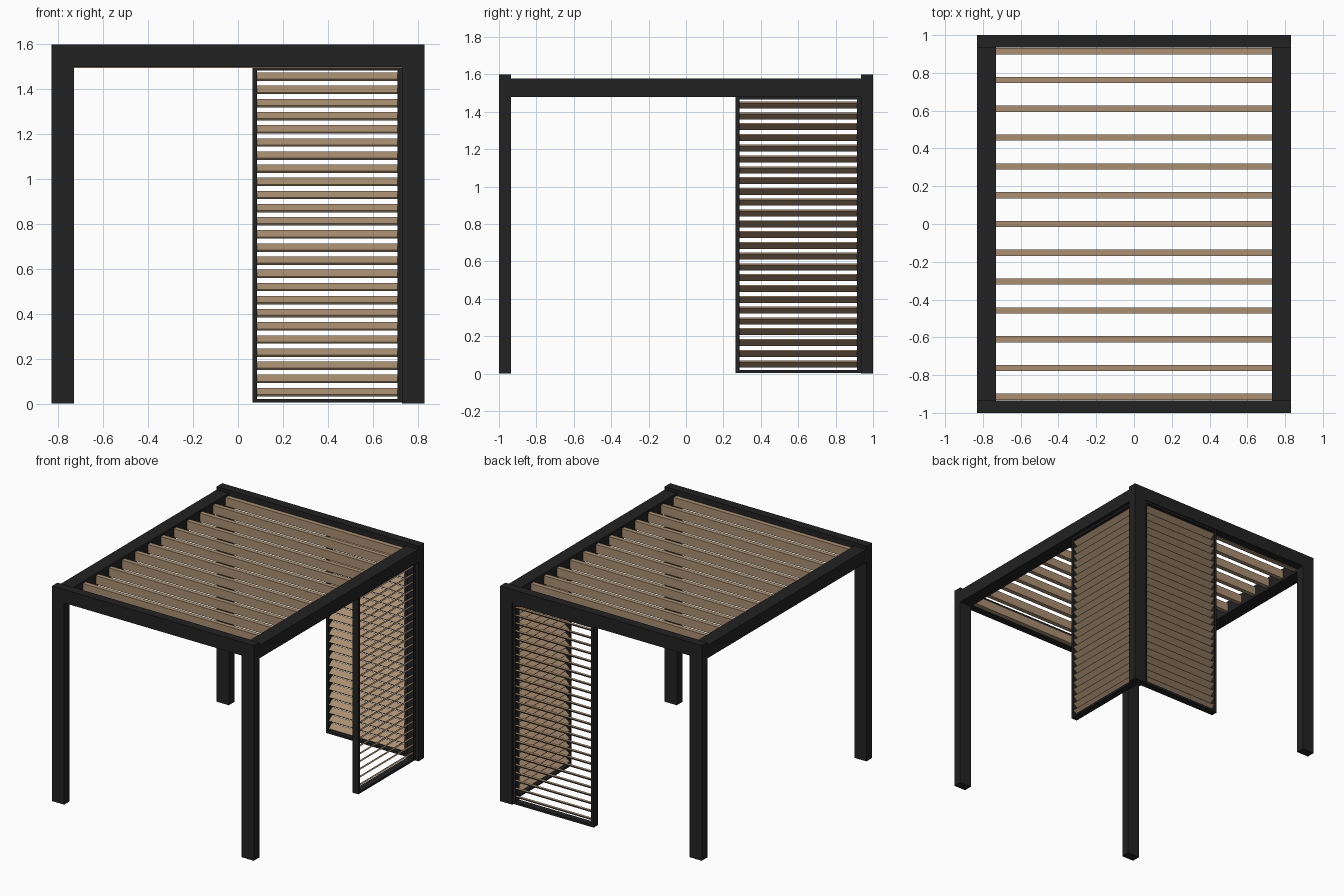
import bpy, bmesh, math
from mathutils import Matrix, Vector

if "Cube" in bpy.data.objects:
    bpy.data.objects.remove(bpy.data.objects["Cube"])


def material(name, rgb):
    m = bpy.data.materials.new(name)
    m.diffuse_color = (*rgb, 1)
    m.use_nodes = True
    m.node_tree.nodes["Principled BSDF"].inputs["Base Color"].default_value = m.diffuse_color
    return m


BLACK = material("charcoal_metal", (0.016, 0.016, 0.016))
WOOD = material("warm_wood", (0.40, 0.275, 0.17))


def add_box(bm, lo, hi, tilt=0.0):
    """Box between two corners, optionally tilted about its own x axis."""
    lo, hi = Vector(lo), Vector(hi)
    mat = (Matrix.Translation((lo + hi) / 2) @ Matrix.Rotation(tilt, 4, 'X')
           @ Matrix.Diagonal((*(hi - lo), 1)))
    bmesh.ops.create_cube(bm, size=1, matrix=mat)


def make(name, boxes, mat, tilt=0.0, matrix=None):
    bm = bmesh.new()
    for lo, hi in boxes:
        add_box(bm, lo, hi, tilt)
    mesh = bpy.data.meshes.new(name)
    bm.to_mesh(mesh)
    bm.free()
    mesh.materials.append(mat)
    ob = bpy.data.objects.new(name, mesh)
    if matrix:
        ob.matrix_world = matrix
    bpy.context.collection.objects.link(ob)
    return ob


X0, X1 = 0.73, 0.83      # post inner and outer faces across
Y0, Y1 = 0.935, 1.0      # post inner and outer faces in depth

# Four posts
for sx, nx in ((-1, "left"), (1, "right")):
    for sy, ny in ((-1, "front"), (1, "back")):
        xs, ys = sorted((sx * X0, sx * X1)), sorted((sy * Y0, sy * Y1))
        make(f"{ny}_{nx}_post", [((xs[0], ys[0], 0), (xs[1], ys[1], 1.6))], BLACK)

# Roof beams: front and back flush with the posts, sides slightly lower
for s, n in ((-1, "front"), (1, "back")):
    ys = sorted((s * Y0, s * Y1))
    make(f"{n}_beam", [((-X0, ys[0], 1.5), (X0, ys[1], 1.6))], BLACK)
for s, n in ((-1, "left"), (1, "right")):
    xs = sorted((s * X0, s * X1))
    make(f"{n}_beam", [((xs[0], -Y0, 1.48), (xs[1], Y0, 1.577))], BLACK)

# Roof slats
make("roof_slats",
     [((-0.735, y - 0.0165, 1.496), (0.735, y + 0.0165, 1.56))
      for y in (0.1525 * i for i in range(-6, 7))], WOOD)


def louvre_panel(name, length, height, matrix):
    """Framed shutter along local x, slats facing up towards local -y."""
    h, d, f = length / 2, 0.025, 0.02
    make(name + "_frame", [
        ((-h, -d, 0.004), (-h + f, d, height)),
        ((h - f, -d, 0.004), (h, d, height)),
        ((-h + f, -d, 0.004), (h - f, d, 0.02)),
        ((-h + f, -d, height - 0.015), (h - f, d, height))],
        BLACK, matrix=matrix)
    step = (height - 0.095) / 24
    zs = [0.051 + step * i for i in range(25)]
    make(name + "_slats",
         [((-h + f, -0.024, z - 0.005), (h - f, 0.024, z + 0.005)) for z in zs],
         WOOD, math.radians(38), matrix)


# Two shutters meeting at the back right post
louvre_panel("back_shutter", 0.665, 1.5, Matrix.Translation((0.3975, 0.9675, 0)))
louvre_panel("side_shutter", 0.67, 1.48,
             Matrix.Translation((0.78, 0.6, 0)) @ Matrix.Rotation(-math.pi / 2, 4, 'Z'))
